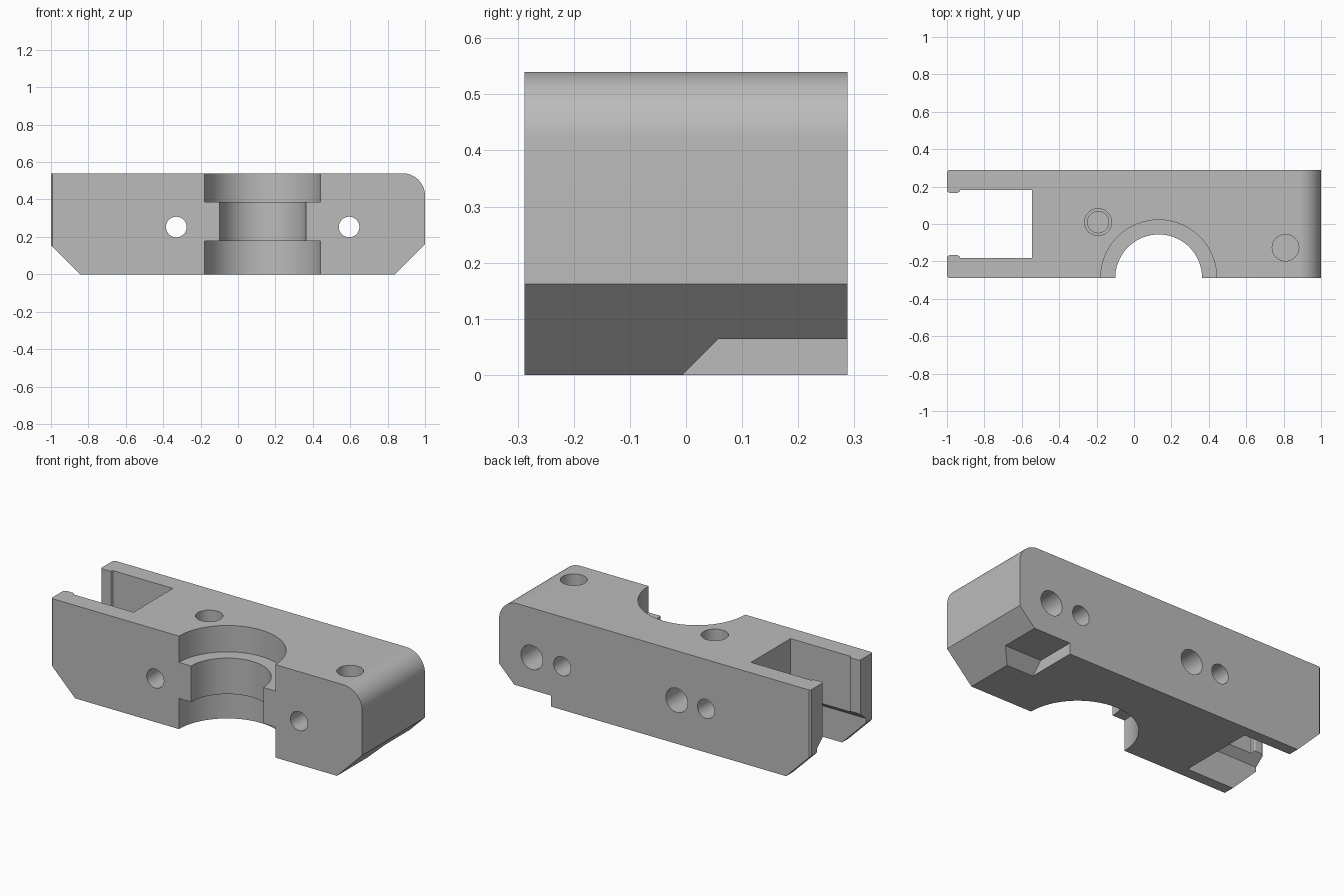
import bpy, bmesh, math
from mathutils import Vector

if "Cube" in bpy.data.objects:
    bpy.data.objects.remove(bpy.data.objects["Cube"])

grey = bpy.data.materials.new("plain grey")
grey.diffuse_color = (0.5, 0.5, 0.5, 1)
grey.use_nodes = True
grey.node_tree.nodes["Principled BSDF"].inputs["Base Color"].default_value = grey.diffuse_color


def prism(name, pts, place, a, b):
    """Extrude a 2D outline from a to b; place(u, v, w) maps to xyz."""
    bm = bmesh.new()
    lo = [bm.verts.new(place(u, v, a)) for u, v in pts]
    hi = [bm.verts.new(place(u, v, b)) for u, v in pts]
    n = len(pts)
    bm.faces.new(lo)
    bm.faces.new(hi)
    for i in range(n):
        j = (i + 1) % n
        bm.faces.new((lo[i], lo[j], hi[j], hi[i]))
    bmesh.ops.recalc_face_normals(bm, faces=bm.faces)
    mesh = bpy.data.meshes.new(name)
    bm.to_mesh(mesh)
    bm.free()
    ob = bpy.data.objects.new(name, mesh)
    bpy.context.collection.objects.link(ob)
    return ob


along_x = lambda u, v, w: Vector((w, u, v))
along_y = lambda u, v, w: Vector((u, w, v))
along_z = lambda u, v, w: Vector((u, v, w))


def circle(cx, cy, r, n=64):
    return [(cx + r * math.cos(2 * math.pi * i / n),
             cy + r * math.sin(2 * math.pi * i / n)) for i in range(n)]


# Body: side profile with chamfered bottom corners and one rounded top corner
H, D, R = 0.54, 0.288, 0.12
fillet = [(1 - R + R * math.cos(t), H - R + R * math.sin(t))
          for t in [math.pi / 2 * i / 16 for i in range(17)]]
body = prism("clamp_body", [(-0.845, 0), (0.838, 0), (1, 0.162)] + fillet
             + [(-1, H), (-1, 0.155)], along_y, -D, D)
body.data.materials.append(grey)


def cut(pts, place, a, b):
    c = prism("cutter", pts, place, a, b)
    c.hide_render = True
    c.data.materials.append(grey)
    m = body.modifiers.new("cut", 'BOOLEAN')
    m.operation, m.solver, m.object = 'DIFFERENCE', 'EXACT', c
    bpy.context.view_layer.objects.active = body
    bpy.ops.object.modifier_apply(modifier=m.name)
    bpy.data.objects.remove(c)


# Stepped half-round bore in the front
cut(circle(0.132, -0.288, 0.232, 96), along_z, -0.1, 0.7)
cut(circle(0.132, -0.288, 0.31, 96), along_z, 0.387, 0.7)
cut(circle(0.132, -0.288, 0.31, 96), along_z, -0.1, 0.178)

# Open slot at the left end, with small retaining lips
half = [(-1.02, 0.19), (-1, 0.175), (-0.985, 0.166), (-0.945, 0.166),
        (-0.935, 0.171), (-0.93, 0.181), (-0.545, 0.181)]
cut(half + [(x, -y) for x, y in reversed(half)], along_z, -0.1, 0.7)

# Wider lower part of the slot
half = [(0.225, -0.1), (0.225, 0.18), (0.165, 0.23)]
cut(half + [(-y, z) for y, z in reversed(half)], along_x, -1.1, -0.5455)

# Softened outer corners at the left end
for s in (-1, 1):
    cut([(-1.05, s * (D - 0.065)), (-0.995, s * (D - 0.004)), (-0.935, s * (D + 0.05)),
         (-1.05, s * (D + 0.05))], along_z, -0.1, 0.7)

# Sloped notch underneath at the right end
cut([(-0.105, -0.1), (0.057, 0.064), (0.4, 0.064), (0.4, -0.1)],
    along_x, 0.667, 1.1)

# Through holes and wider blind holes from the back
for x in (-0.33, 0.594):
    cut(circle(x, 0.253, 0.055), along_y, -0.5, 0.5)
for x in (-0.142, 0.789):
    cut(circle(x, 0.253, 0.07), along_y, 0.12, 0.5)

# Blind holes in the top, the middle one stepped
cut(circle(-0.192, 0.01, 0.072), along_z, 0.38, 0.7)
cut(circle(-0.192, 0.01, 0.057), along_z, 0.34, 0.7)
cut(circle(0.81, -0.127, 0.071), along_z, 0.38, 0.7)

# Smooth curved walls, crisp edges
bpy.ops.object.select_all(action='DESELECT')
body.select_set(True)
bpy.context.view_layer.objects.active = body
bpy.ops.object.shade_smooth_by_angle(angle=math.radians(25))
